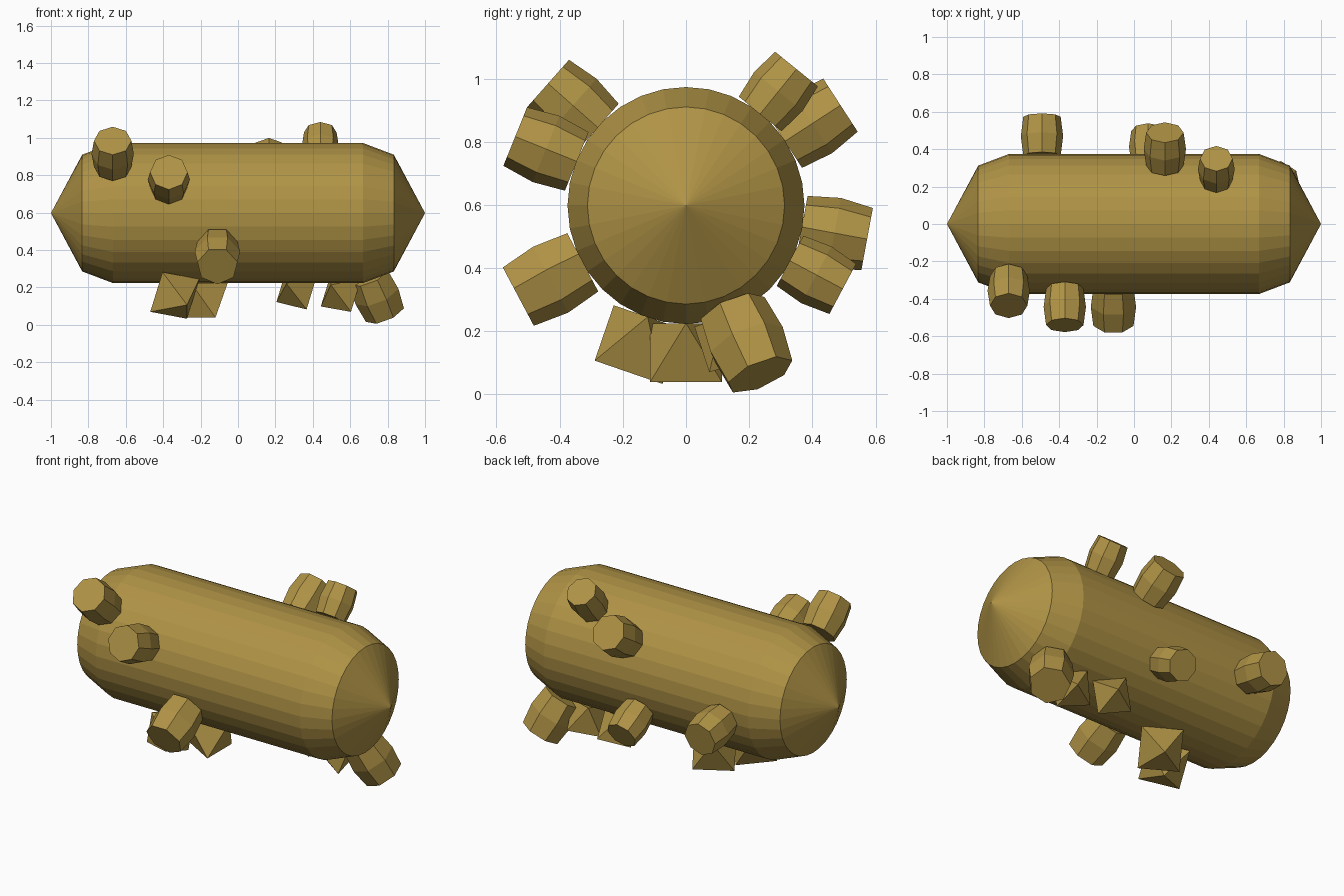
import bpy
from math import cos, sin, pi, radians, sqrt
from mathutils import Vector

if "Cube" in bpy.data.objects:
    bpy.data.objects.remove(bpy.data.objects["Cube"])

CZ = 0.598
mat = bpy.data.materials.new("ochre")
mat.diffuse_color = (0.43, 0.29, 0.06, 1)
mat.use_nodes = True
mat.node_tree.nodes["Principled BSDF"].inputs["Base Color"].default_value = mat.diffuse_color


def make(name, verts, faces):
    me = bpy.data.meshes.new(name)
    me.from_pydata([tuple(v) for v in verts], [], faces)
    me.materials.append(mat)
    ob = bpy.data.objects.new(name, me)
    bpy.context.collection.objects.link(ob)
    return ob


def lathe(name, origin, axis, u, profile, n):
    """Revolve (distance, radius) rings around axis; radius 0 makes a tip."""
    axis, u = axis.normalized(), u.normalized()
    v = axis.cross(u)
    verts, rings, faces = [], [], []
    for d, r in profile:
        c = origin + axis * d
        count = n if r else 1
        rings.append(list(range(len(verts), len(verts) + count)))
        for i in range(count):
            a = 2 * pi * i / n
            verts.append(c + (u * cos(a) + v * sin(a)) * r)
    for lo, hi in zip(rings, rings[1:]):
        for i in range(n):
            j = (i + 1) % n
            if len(lo) == 1:
                faces.append((lo[0], hi[j], hi[i]))
            elif len(hi) == 1:
                faces.append((lo[i], lo[j], hi[0]))
            else:
                faces.append((lo[i], lo[j], hi[j], hi[i]))
    if len(rings[0]) > 1:
        faces.append(rings[0][::-1])
    if len(rings[-1]) > 1:
        faces.append(rings[-1])
    return make(name, verts, faces)


def frame(deg):
    a = radians(deg)
    return Vector((0, cos(a), sin(a))), Vector((0, -sin(a), cos(a)))


# Main hull, a faceted capsule with conical ends
half = [(-1, 0), (-0.833, 0.312), (-0.667, 0.375)]
profile = half + [(-d, r) for d, r in reversed(half)]
lathe("hull", Vector((0, 0, CZ)), Vector((1, 0, 0)), Vector((0, 0, 1)), profile, 32)

# Barrel pods: x, angle around hull, size, sides, base radius, outward lean along x
pods = [
    (-0.67, 138.5, 1.0, 8, 0.373, 0),
    (-0.37, 158, 1.0, 8, 0.373, 0),
    (-0.11, 208, 1.1, 7, 0.373, 0),
    (0.44, 51, 0.87, 8, 0.373, 0),
    (0.165, 33, 1.0, 8, 0.373, 0),
    (0.075, -28, 0.9, 8, 0.373, 0),
    (-0.492, -10.5, 1.0, 8, 0.373, 0),
    (0.70, -66.4, 1.12, 7, 0.365, 0.39),
]
for i, (x, deg, s, n, base, lean) in enumerate(pods):
    out, tan = frame(deg)
    origin = Vector((x, 0, CZ)) + out * base
    rings = [(0, 0.1 * s), (0.105 * s, 0.113 * s), (0.21 * s, 0.1 * s)]
    lathe(f"barrel_pod_{i + 1}", origin, out + Vector((lean, 0, 0)), tan, rings, n)

# Octahedral studs lying with one face on the underside
studs = [(-0.338, 251, 1.0), (-0.186, 270, 1.0), (0.313, -65, 0.82), (0.55, -72, 0.82)]
for i, (x, deg, s) in enumerate(studs):
    out, tan = frame(deg)
    edge = 0.227 * s
    rad, depth = edge / sqrt(3), edge * sqrt(2 / 3)
    verts = []
    for dist, phase in ((0.373, 0), (0.373 + depth, pi)):
        for k in range(3):
            a = phase + 2 * pi * k / 3
            verts.append(Vector((x + rad * cos(a), 0, CZ)) + out * dist + tan * rad * sin(a))
    faces = [(2, 1, 0), (3, 4, 5), (0, 1, 5), (1, 2, 3), (2, 0, 4),
             (5, 4, 0), (3, 5, 1), (4, 3, 2)]
    make(f"octahedral_stud_{i + 1}", verts, faces)
